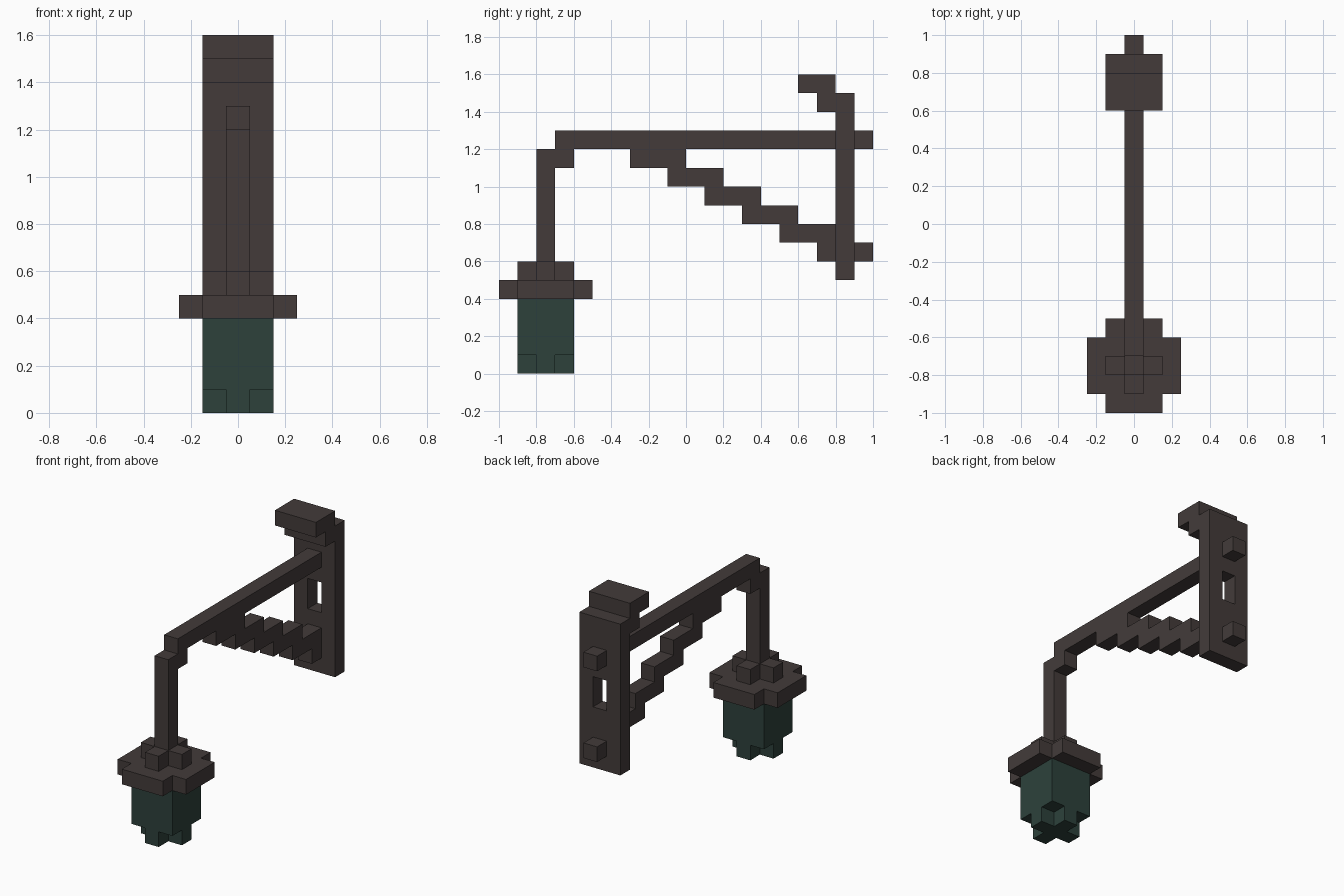
import bpy
import bmesh
from mathutils import Vector

cube = bpy.data.objects.get("Cube")
if cube:
    bpy.data.objects.remove(cube, do_unlink=True)

U = 0.1            # one block
LAMP_Y = -0.75     # centre of the hanging lantern


def material(name, rgb):
    mat = bpy.data.materials.new(name)
    mat.use_nodes = True
    mat.diffuse_color = (*rgb, 1)
    mat.node_tree.nodes["Principled BSDF"].inputs["Base Color"].default_value = (*rgb, 1)
    return mat


IRON = material("dark iron", (0.056, 0.044, 0.042))
GLASS = material("dark green glass", (0.026, 0.053, 0.044))


def prism(name, outline, axis, low, high, mat):
    """Extrude a (y, z) outline along x, or an (x, y) outline along z."""
    bm = bmesh.new()
    if axis == "x":
        points = [Vector((low, a, b)) for a, b in outline]
        move = Vector((high - low, 0, 0))
    else:
        points = [Vector((a, b, low)) for a, b in outline]
        move = Vector((0, 0, high - low))
    face = bm.faces.new([bm.verts.new(p) for p in points])
    result = bmesh.ops.extrude_face_region(bm, geom=[face], use_keep_orig=True)
    moved = [v for v in result["geom"] if isinstance(v, bmesh.types.BMVert)]
    bmesh.ops.translate(bm, verts=moved, vec=move)
    bmesh.ops.recalc_face_normals(bm, faces=bm.faces)
    mesh = bpy.data.meshes.new(name)
    bm.to_mesh(mesh)
    bm.free()
    mesh.materials.append(mat)
    obj = bpy.data.objects.new(name, mesh)
    bpy.context.collection.objects.link(obj)
    return obj


def rect(a0, a1, b0, b1):
    return [(a0, b0), (a1, b0), (a1, b1), (a0, b1)]


def cross(long, short):
    """Plus-shaped outline around the lantern axis."""
    corner = [(long, short), (short, short), (short, long)]
    points = []
    for _ in range(4):
        points += corner
        corner = [(-y, x) for x, y in corner]
    return [(x, y + LAMP_Y) for x, y in points]


# Wall plate with a slot through it
plate = prism("wall_plate", rect(0.8, 0.9, 0.5, 1.5), "x", -0.15, 0.15, IRON)
cutter = prism("slot_cutter", rect(0.7, 1.0, 0.9, 1.1), "x", -0.05, 0.05, IRON)
cutter.hide_render = True
cutter.hide_viewport = True
cutter.display_type = "WIRE"
slot = plate.modifiers.new("slot", "BOOLEAN")
slot.operation = "DIFFERENCE"
slot.solver = "EXACT"
slot.object = cutter

# Stepped hood curling forward from the top of the plate
hood = [(0.8, 1.4), (0.8, 1.6), (0.6, 1.6), (0.6, 1.5), (0.7, 1.5), (0.7, 1.4)]
prism("plate_hood", hood, "x", -0.15, 0.15, IRON)

# Bolts on the back of the plate
for name, z in (("lower_bolt", 0.6), ("upper_bolt", 1.2)):
    prism(name, rect(0.9, 1.0, z, z + U), "x", -0.05, 0.05, IRON)

# Horizontal arm with its elbow and hanging rod
arm = [(-0.8, 0.6), (-0.8, 1.2), (-0.7, 1.2), (-0.7, 1.3), (0.8, 1.3),
       (0.8, 1.2), (-0.6, 1.2), (-0.6, 1.1), (-0.7, 1.1), (-0.7, 0.6)]
prism("arm_and_rod", arm, "x", -0.05, 0.05, IRON)

# Staircase brace under the arm
brace = [(-0.3, 1.1), (-0.3, 1.2)]
for i in range(5):
    y, z = 2 * U * i, 1.2 - U * i
    brace += [(y, z), (y, z - U)]
brace[-1] = (0.8, 0.6)
for i in range(5):
    y, z = 0.7 - 2 * U * i, 0.6 + U * i
    brace += [(y, z), (y, z + U)]
prism("stepped_brace", brace, "x", -0.05, 0.05, IRON)

# Lantern: collar, cap, glass body and its cross-shaped foot
prism("lantern_collar", cross(0.15, 0.05), "z", 0.5, 0.6, IRON)
prism("lantern_cap", cross(0.25, 0.15), "z", 0.4, 0.5, IRON)
prism("lantern_glass", rect(-0.15, 0.15, LAMP_Y - 0.15, LAMP_Y + 0.15),
      "z", 0.1, 0.4, GLASS)
prism("lantern_foot", cross(0.15, 0.05), "z", 0.0, 0.1, GLASS)
